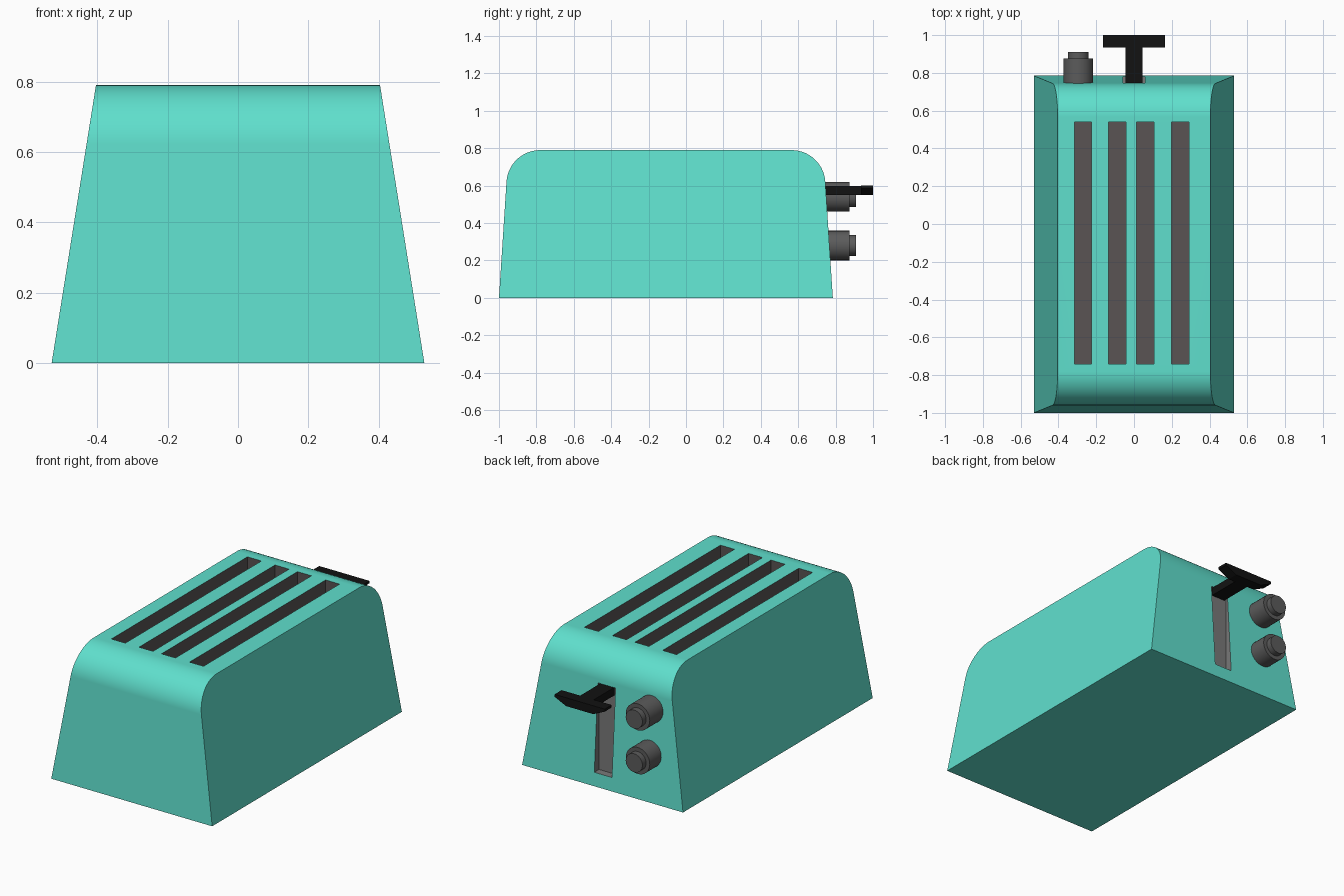
import bpy, bmesh, math
from mathutils import Matrix

if "Cube" in bpy.data.objects:
    bpy.data.objects.remove(bpy.data.objects["Cube"])


def material(name, rgb):
    m = bpy.data.materials.new(name)
    m.diffuse_color = (*rgb, 1)
    m.use_nodes = True
    m.node_tree.nodes["Principled BSDF"].inputs["Base Color"].default_value = m.diffuse_color
    return m


TEAL = material("teal enamel", (0.115, 0.74, 0.61))
DARK = material("dark slot lining", (0.10, 0.088, 0.088))
GREY = material("grey channel", (0.19, 0.19, 0.19))
KNOB = material("charcoal knob", (0.105, 0.105, 0.105))
BLACK = material("black lever", (0.006, 0.006, 0.006))


def make_object(name, bm, *mats):
    bmesh.ops.recalc_face_normals(bm, faces=bm.faces)
    me = bpy.data.meshes.new(name)
    bm.to_mesh(me)
    bm.free()
    ob = bpy.data.objects.new(name, me)
    bpy.context.collection.objects.link(ob)
    for m in mats:
        me.materials.append(m)
    return ob


def loft(bm, ring_a, ring_b):
    """Closed prism between two matching outlines."""
    a = [bm.verts.new(p) for p in ring_a]
    b = [bm.verts.new(p) for p in ring_b]
    bm.faces.new(a)
    bm.faces.new(b)
    for i in range(len(a)):
        j = (i + 1) % len(a)
        bm.faces.new((a[i], a[j], b[j], b[i]))


def box(bm, x0, x1, y0, y1, z0, z1):
    ring = [(x0, y0), (x1, y0), (x1, y1), (x0, y1)]
    loft(bm, [(x, y, z0) for x, y in ring], [(x, y, z1) for x, y in ring])


def activate(ob):
    bpy.ops.object.select_all(action='DESELECT')
    ob.select_set(True)
    bpy.context.view_layer.objects.active = ob


# Body: rounded side profile, narrowing in x towards the top
H, R, SEG = 0.79, 0.18, 14
LEAN = math.radians(3.7)
profile = [(0.785, 0), (-1.0, 0)]
for centre, start, end in ((-0.78, math.pi - LEAN, math.pi / 2), (0.565, math.pi / 2, LEAN)):
    for i in range(SEG + 1):
        a = start + (end - start) * i / SEG
        profile.append((centre + R * math.cos(a), H - R + R * math.sin(a)))


def half_width(z):
    return 0.53 - 0.126 * z / H


bm = bmesh.new()
loft(bm, [(-half_width(z), y, z) for y, z in profile], [(half_width(z), y, z) for y, z in profile])
body = make_object("toaster_body", bm, TEAL, DARK, GREY)

# Cutters: four bread slots and the lever channel
bm = bmesh.new()
for x in (-0.27, -0.088, 0.06, 0.245):
    box(bm, x - 0.046, x + 0.046, -0.74, 0.54, 0.3, 1.0)
box(bm, -0.058, 0.058, 0.735, 1.0, 0.08, 0.6)
cutter = make_object("slot_cutter", bm, TEAL)
cutter.hide_render = True

activate(body)
mod = body.modifiers.new("cut", 'BOOLEAN')
mod.operation = 'DIFFERENCE'
mod.solver = 'EXACT'
mod.object = cutter
bpy.ops.object.modifier_apply(modifier="cut")
bpy.data.objects.remove(cutter)

# Colour the cut faces by where their corners lie
for f in body.data.polygons:
    pts = [body.data.vertices[i].co for i in f.vertices]
    f.material_index = 0
    if all(abs(p.x) < 0.35 and -0.75 < p.y < 0.55 and p.z > 0.25 for p in pts) and f.center.z < H - 0.01:
        f.material_index = 1
    elif all(abs(p.x) < 0.07 and p.y > 0.7 and 0.05 < p.z < 0.62 for p in pts):
        f.material_index = 2
bpy.ops.object.shade_smooth_by_angle(angle=math.radians(30))
wn = body.modifiers.new("even shading", 'WEIGHTED_NORMAL')
wn.keep_sharp = True

# Knobs: wide barrel with a smaller cap
for name, z in (("upper_knob", 0.54), ("lower_knob", 0.28)):
    bm = bmesh.new()
    for r, y0, y1 in ((0.079, 0.73, 0.875), (0.055, 0.865, 0.91)):
        place = Matrix.Translation((-0.295, (y0 + y1) / 2, z)) @ Matrix.Rotation(math.pi / 2, 4, 'X')
        bmesh.ops.create_cone(bm, cap_ends=True, segments=32, radius1=r, radius2=r,
                              depth=y1 - y0, matrix=place)
    activate(make_object(name, bm, KNOB))
    bpy.ops.object.shade_smooth_by_angle(angle=math.radians(30))

# Lever: stem out of the channel and a handle with bevelled underside
bm = bmesh.new()
box(bm, -0.045, 0.045, 0.73, 0.945, 0.55, 0.598)
make_object("lever_stem", bm, BLACK)

bm = bmesh.new()
section = [(-0.165, 0.6), (0.165, 0.6), (0.165, 0.585), (0.09, 0.55), (-0.09, 0.55), (-0.165, 0.585)]
loft(bm, [(x, 0.935, z) for x, z in section], [(x, 1.0, z) for x, z in section])
make_object("lever_handle", bm, BLACK)
